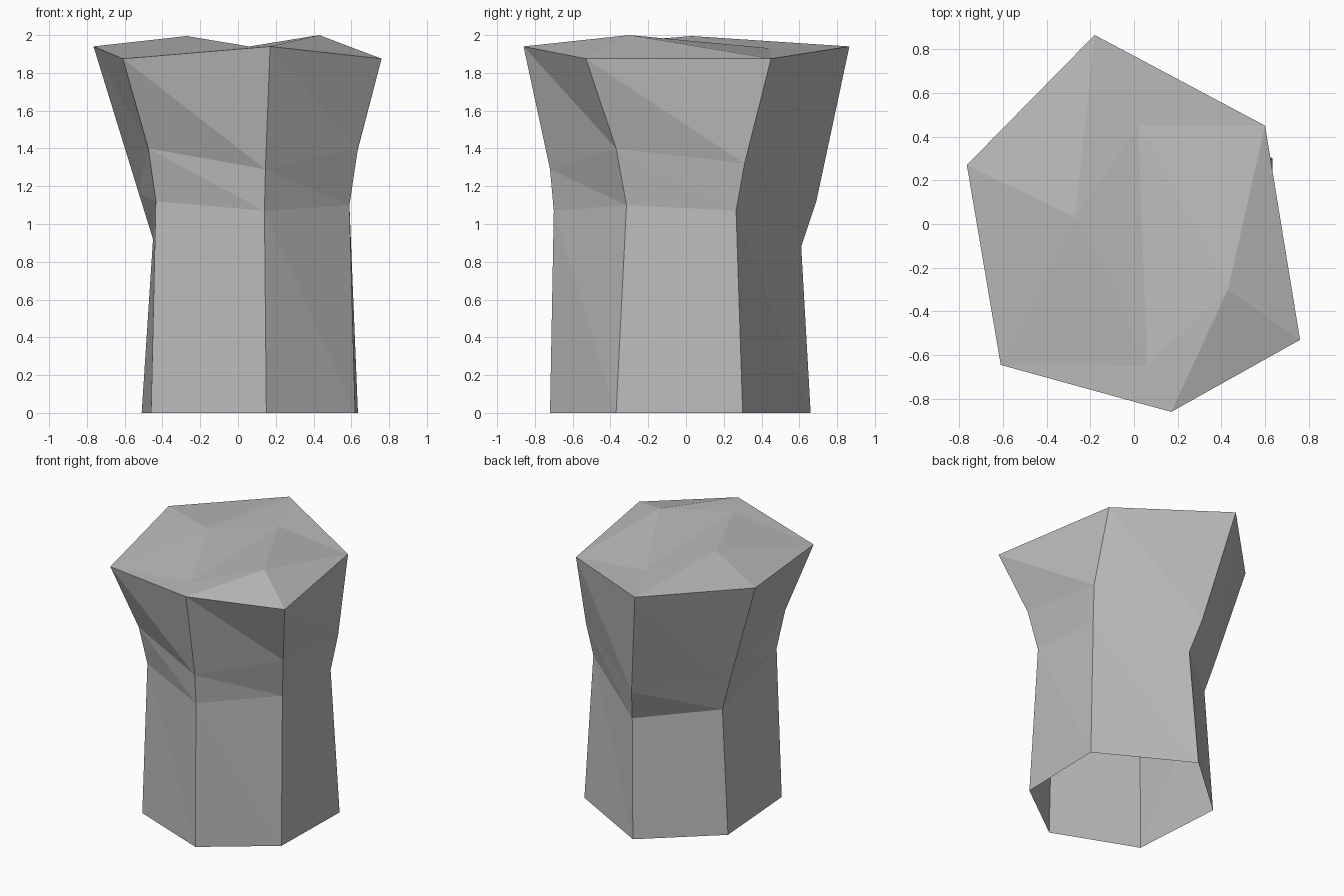
import bpy
import bmesh

default_cube = bpy.data.objects.get("Cube")
if default_cube:
    bpy.data.objects.remove(default_cube, do_unlink=True)


def make_material(name, colour):
    material = bpy.data.materials.new(name)
    material.use_nodes = True
    material.diffuse_color = colour
    shader = next(n for n in material.node_tree.nodes if n.type == "BSDF_PRINCIPLED")
    shader.inputs["Base Color"].default_value = colour
    return material


def bridge_rings(bm, lower, upper):
    """Join two matching rings with a band of triangles, wound outwards."""
    for i in range(len(lower)):
        j = (i + 1) % len(lower)
        bm.faces.new((lower[i], lower[j], upper[i]))
        bm.faces.new((lower[j], upper[j], upper[i]))


# Six-sided cross-sections, anticlockwise from the front corner, base to rim
foot = [(.15, -.72, 0), (.62, -.37, 0), (.635, .3, 0),
        (-.02, .66, 0), (-.51, .23, 0), (-.46, -.48, 0)]
waist = [(.14, -.7, 1.07), (.59, -.315, 1.1), (.585, .265, 1.07),
         (.02, .61, .88), (-.45, .21, .92), (-.435, -.455, 1.12)]
shoulder = [(.145, -.72, 1.29), (.635, -.37, 1.4), (.615, .31, 1.32),
            (-.03, .69, 1.12), (-.526, .23, 1.165), (-.475, -.5, 1.4)]
rim = [(.17, -.86, 1.94), (.76, -.53, 1.875), (.6, .45, 1.875),
       (-.18, .865, 1.94), (-.765, .27, 1.94), (-.61, -.645, 1.875)]

# Column wall, open underneath
bm = bmesh.new()
rings = [[bm.verts.new(point) for point in section]
         for section in (foot, waist, shoulder, rim)]
for lower, upper in zip(rings, rings[1:]):
    bridge_rings(bm, lower, upper)

# Uneven cap: two peaks and two dips inside the rim
front, right_front, right_back, back, left_back, left_front = rings[-1]
high_peak = bm.verts.new((.43, -.3, 2))
low_peak = bm.verts.new((-.27, .03, 1.995))
back_dip = bm.verts.new((.02, .45, 1.93))
front_dip = bm.verts.new((.06, -.65, 1.94))
cap_faces = [
    (right_back, back, back_dip),
    (back, low_peak, back_dip),
    (back, left_back, low_peak),
    (left_back, left_front, low_peak),
    (left_front, front_dip, low_peak),
    (left_front, front, front_dip),
    (front, high_peak, front_dip),
    (front, right_front, high_peak),
    (right_front, right_back, high_peak),
    (right_back, back_dip, high_peak),
    (back_dip, front_dip, high_peak),
    (back_dip, low_peak, front_dip),
]
for corners in cap_faces:
    bm.faces.new(corners)

mesh = bpy.data.meshes.new("stone_column")
bm.to_mesh(mesh)
bm.free()
mesh.materials.append(make_material("stone grey", (.5, .5, .5, 1)))
column = bpy.data.objects.new("stone_column", mesh)
bpy.context.collection.objects.link(column)
